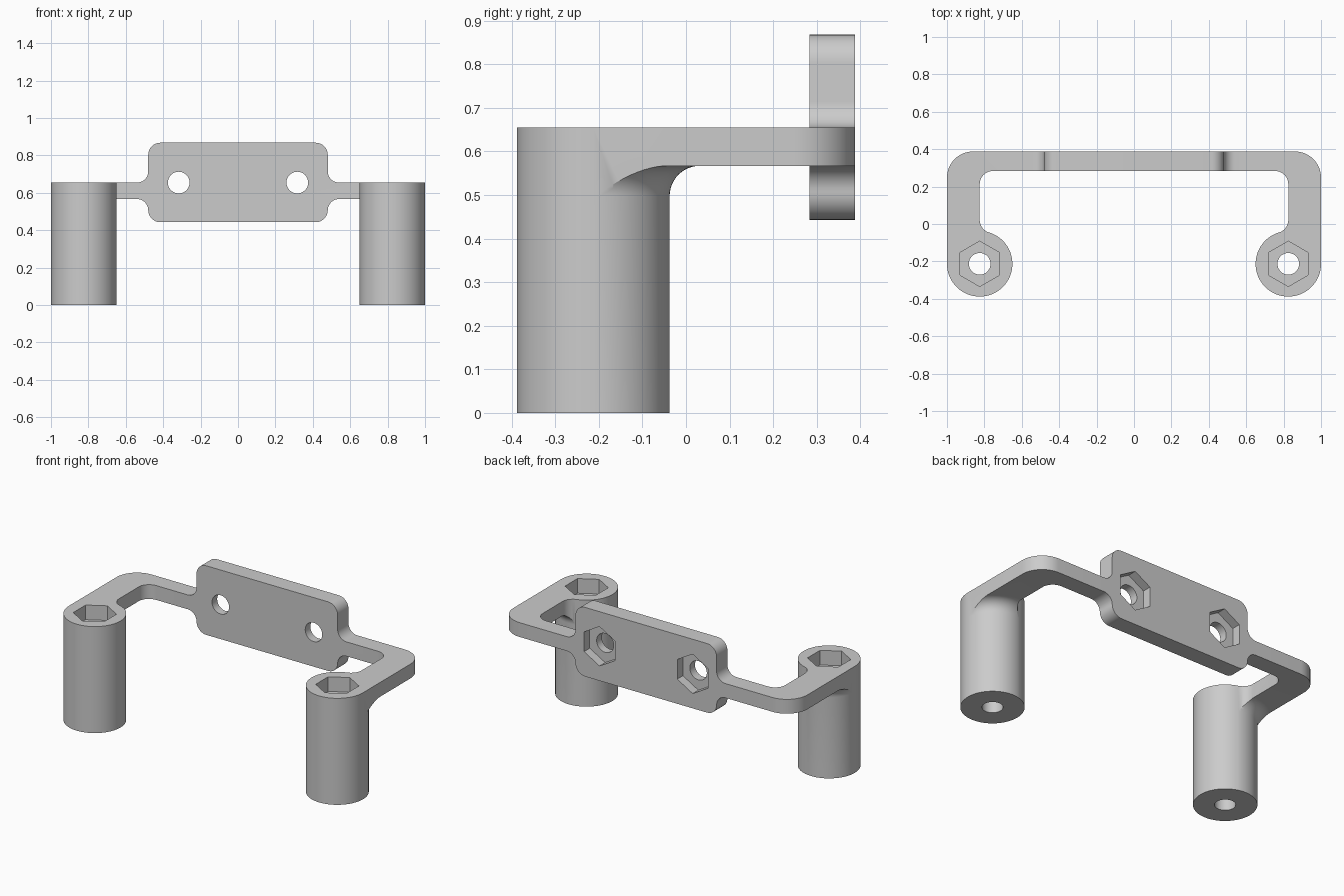
import bpy, bmesh
from math import radians, cos, sin, atan2, degrees, sqrt
from mathutils import Matrix

cube = bpy.data.objects.get("Cube")
if cube:
    bpy.data.objects.remove(cube)

# Main dimensions
POST_X, POST_Y, POST_R = 0.825, -0.213, 0.175
ARM_LOW, ARM_TOP = 0.567, 0.655
BACK, INNER = 0.388, 0.283
FILLET = 0.07
HOLE_R, HEX_R = 0.058, 0.121
HOLE_X = 0.317

grey = bpy.data.materials.new("plain grey")
grey.use_nodes = True
colour = (0.6, 0.6, 0.6, 1)
grey.diffuse_color = colour
grey.node_tree.nodes["Principled BSDF"].inputs["Base Color"].default_value = colour


def arc(cx, cy, r, start, end, n=10):
    angles = [radians(start + (end - start) * i / n) for i in range(n + 1)]
    return [(cx + r * cos(a), cy + r * sin(a)) for a in angles]


def mirrored(half):
    return half + [(-x, y) for x, y in reversed(half)]


def to_object(name, bm):
    bmesh.ops.recalc_face_normals(bm, faces=bm.faces)
    mesh = bpy.data.meshes.new(name)
    bm.to_mesh(mesh)
    bm.free()
    mesh.materials.append(grey)
    obj = bpy.data.objects.new(name, mesh)
    bpy.context.collection.objects.link(obj)
    return obj


def prism(name, outline, low, high, upright=False):
    """Extrude an outline along z, or along y when upright."""
    bm = bmesh.new()
    place = (lambda u, v: (u, low, v)) if upright else (lambda u, v: (u, v, low))
    face = bm.faces.new([bm.verts.new(place(u, v)) for u, v in outline])
    grown = bmesh.ops.extrude_face_region(bm, geom=[face])["geom"]
    step = (0, high - low, 0) if upright else (0, 0, high - low)
    bmesh.ops.translate(bm, vec=step, verts=[g for g in grown if isinstance(g, bmesh.types.BMVert)])
    return to_object(name, bm)


def revolve(name, profile, x, y):
    bm = bmesh.new()
    points = [(0, profile[0][1])] + profile + [(0, profile[-1][1])]
    verts = [bm.verts.new((r, 0, z)) for r, z in points]
    edges = [bm.edges.new(pair) for pair in zip(verts, verts[1:])]
    bmesh.ops.spin(bm, geom=verts + edges, axis=(0, 0, 1), cent=(0, 0, 0),
                   angle=radians(360), steps=72, use_duplicate=False)
    bmesh.ops.remove_doubles(bm, verts=bm.verts, dist=1e-5)
    bmesh.ops.transform(bm, matrix=Matrix.Translation((x, y, 0)), verts=bm.verts)
    return to_object(name, bm)


def combine(target, other, operation):
    mod = target.modifiers.new(operation.lower(), 'BOOLEAN')
    mod.operation, mod.object, mod.solver = operation, other, 'EXACT'
    bpy.context.view_layer.objects.active = target
    bpy.ops.object.modifier_apply(modifier=mod.name)
    bpy.data.objects.remove(other)


# Plan outline: U-shaped arms ending in round posts
rise = sqrt((POST_R + FILLET) ** 2 - FILLET ** 2)
touch = degrees(atan2(rise, -FILLET))
inner_x = POST_X - FILLET
plan = arc(0.86, BACK - 0.14, 0.14, 90, 0, 16)
plan += arc(POST_X, POST_Y, POST_R, 0, touch - 360, 50)
plan += arc(inner_x, POST_Y + rise, FILLET, touch - 180, 0)
plan += arc(inner_x, INNER - FILLET, FILLET, 0, 90)
bracket = prism("mount_bracket", mirrored(plan), 0, 1)

# Front outline: rounded plate blending into the thin bar
front = arc(0.415, 0.803, 0.065, 90, 0)
front += arc(0.54, ARM_TOP + 0.06, 0.06, 180, 270)
front += [(1.1, ARM_TOP), (1.1, ARM_LOW)]
front += arc(0.54, ARM_LOW - 0.06, 0.06, 90, 180)
front += arc(0.415, 0.508, 0.065, 0, -90)
envelope = prism("height_envelope", mirrored(front), -0.6, 0.6, upright=True)

# Posts flare into the underside of the arms
flare = [(POST_R + 0.0004, -0.1)]
flare += arc(POST_R + FILLET, ARM_LOW - FILLET + 0.0005, FILLET - 0.0004, 180, 90, 12)
flare += [(POST_R + FILLET, ARM_LOW + 0.03)]
for side in (-1, 1):
    combine(envelope, revolve("post_envelope", flare, side * POST_X, POST_Y), 'UNION')
combine(bracket, envelope, 'INTERSECT')

# Bolt holes and hexagonal nut pockets
for side in (-1, 1):
    x = side * POST_X
    px = side * HOLE_X
    cuts = [
        prism("post_hole", arc(x, POST_Y, HOLE_R, 0, 350, 35), -0.1, 1),
        prism("post_nut_pocket", arc(x, POST_Y, HEX_R, 30, 330, 5), ARM_TOP - 0.09, 1),
        prism("plate_hole", arc(px, ARM_TOP, HOLE_R, 0, 350, 35), 0, 1, upright=True),
        prism("plate_nut_pocket", arc(px, ARM_TOP, HEX_R, 30, 330, 5), BACK - 0.055, 1, upright=True),
    ]
    for cut in cuts:
        combine(bracket, cut, 'DIFFERENCE')

bpy.ops.object.select_all(action='DESELECT')
bracket.select_set(True)
bpy.context.view_layer.objects.active = bracket
bpy.ops.object.shade_smooth_by_angle(angle=radians(30))
